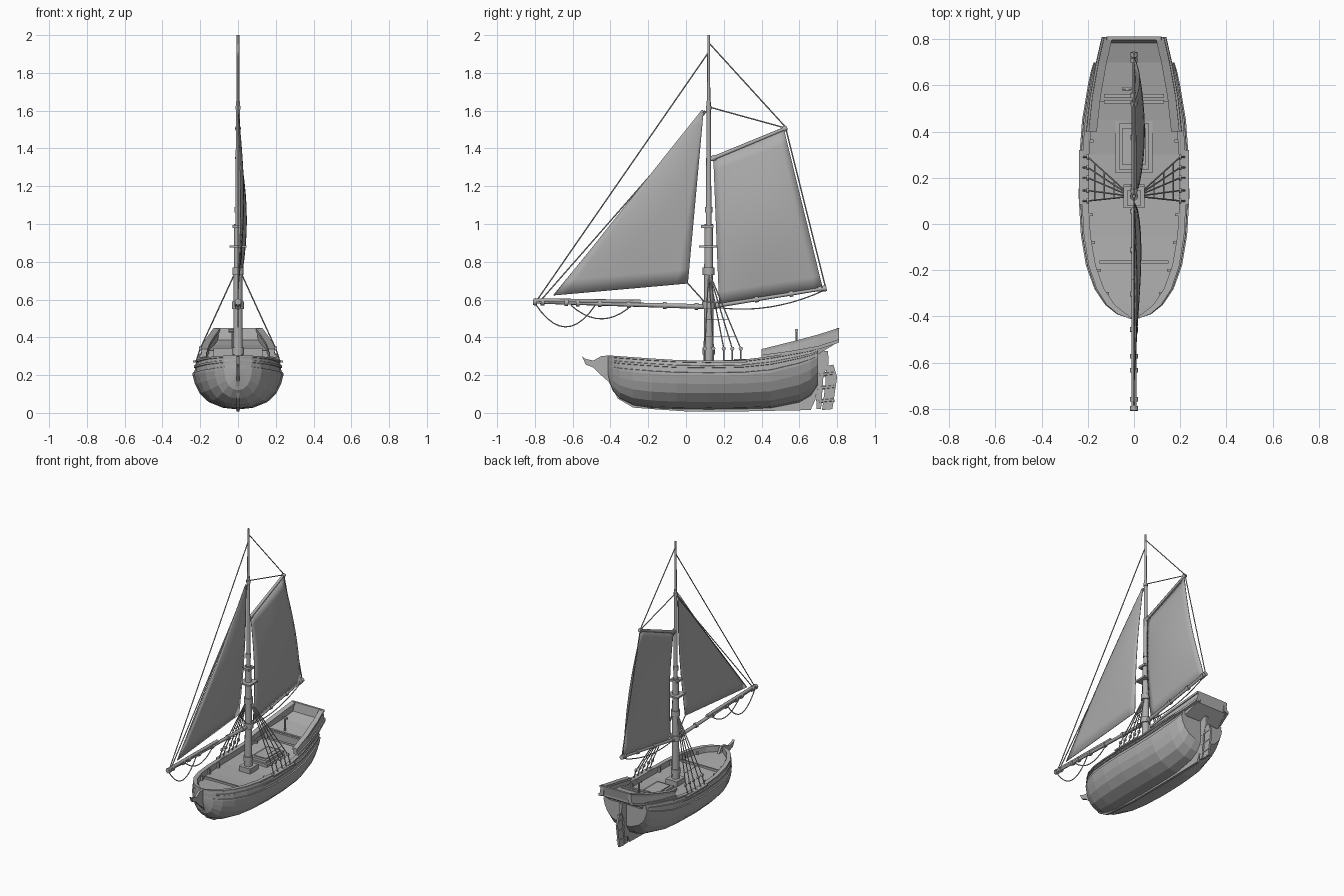
import bpy, bmesh, math
from mathutils import Vector

cube = bpy.data.objects.get("Cube")
if cube:
    bpy.data.objects.remove(cube)

mat = bpy.data.materials.new("weathered_grey")
mat.use_nodes = True
GREY = (0.42, 0.42, 0.42, 1)
mat.diffuse_color = GREY
mat.node_tree.nodes["Principled BSDF"].inputs["Base Color"].default_value = GREY


def finish(name, bm, smooth=False):
    bmesh.ops.recalc_face_normals(bm, faces=bm.faces[:])
    me = bpy.data.meshes.new(name)
    bm.to_mesh(me)
    bm.free()
    me.materials.append(mat)
    if smooth:
        me.shade_smooth()
    ob = bpy.data.objects.new(name, me)
    bpy.context.collection.objects.link(ob)
    return ob


def loft(name, rings):
    """Skin closed rings of equal length and cap both ends."""
    bm = bmesh.new()
    rows = [[bm.verts.new(p) for p in r] for r in rings]
    for a, b in zip(rows, rows[1:]):
        for i in range(len(a)):
            j = (i + 1) % len(a)
            bm.faces.new((a[i], a[j], b[j], b[i]))
    bm.faces.new(rows[0])
    bm.faces.new(rows[-1])
    return finish(name, bm)


def plate(name, outline, thick):
    """Upright centre-line board from a (y, z) outline."""
    return loft(name, [[(x, y, z) for y, z in outline] for x in (-thick / 2, thick / 2)])


def box(name, lo, hi):
    (x0, y0, z0), (x1, y1, z1) = lo, hi
    return loft(name, [[(x0, y0, z), (x1, y0, z), (x1, y1, z), (x0, y1, z)] for z in (z0, z1)])


def tube(name, paths, r0, r1=None, sides=6):
    """Round bars along one or more point paths."""
    bm = bmesh.new()
    for path in paths:
        for a, b in zip(path, path[1:]):
            a, b = Vector(a), Vector(b)
            d = b - a
            m = d.to_track_quat("Z", "Y").to_matrix().to_4x4()
            m.translation = (a + b) / 2
            bmesh.ops.create_cone(bm, cap_ends=True, segments=sides, radius1=r0,
                                  radius2=r0 if r1 is None else r1, depth=d.length, matrix=m)
    ob = finish(name, bm, True)
    bpy.context.view_layer.objects.active = ob
    ob.select_set(True)
    bpy.ops.object.shade_smooth_by_angle(angle=math.radians(50))
    ob.select_set(False)
    return ob


def sag(a, b, drop, n=10):
    a, b = Vector(a), Vector(b)
    return [a.lerp(b, i / n) - Vector((0, 0, drop * 4 * (i / n) * (1 - i / n))) for i in range(n + 1)]


def collars(name, a, b, spots, r):
    a, b = Vector(a), Vector(b)
    d = (b - a).normalized() * 0.01
    tube(name, [[a.lerp(b, t) - d, a.lerp(b, t) + d] for t in spots], r, sides=8)


# Hull stations: y, half width, bottom, wale, rail
STATIONS = [
    (-.412, .012, .19, .235, .305), (-.39, .075, .12, .23, .303), (-.35, .125, .075, .222, .3),
    (-.28, .172, .04, .215, .295), (-.18, .208, .025, .207, .288), (-.05, .23, .02, .2, .28),
    (.12, .24, .018, .198, .276), (.3, .236, .02, .2, .282), (.45, .225, .025, .212, .3),
    (.6, .2, .055, .25, .325), (.66, .187, .09, .272, .335), (.7, .175, .15, .295, .345)]
# Underbody as (width share, height share), topsides as (width share, height share)
UNDER = [(0, 0), (.33, .05), (.65, .22), (.85, .48), (.95, .75)]
TOPSIDE = [(1, 0), (1, .18), (.96, .2), (.95, .5), (.975, .52), (.97, .65),
           (.935, .67), (.915, .86), (.945, .88), (.945, 1)]


def hull_ring(y, w, zb, zw, zr):
    half = [(w * u, zb + (zw - zb) * v) for u, v in UNDER]
    half += [(w * u, zw + (zr - zw) * v) for u, v in TOPSIDE]
    inner = max(w * .3, w - .042)
    half += [(inner, zr), (inner, zr - .042), (0, zr - .038)]
    return [(x, y, z) for x, z in half] + [(-x, y, z) for x, z in half[-2:0:-1]]


loft("hull", [hull_ring(*s) for s in STATIONS])

# Keel with curled stem head, sternpost and rudder
plate("keel_and_stem", [
    (-.55, .298), (-.53, .285), (-.49, .277), (-.45, .3), (-.4, .305), (-.36, .25), (-.2, .1),
    (.6, .1), (.68, .3), (.705, .3), (.7, .16), (.685, .07), (.66, .015), (.3, .008), (0, .008),
    (-.15, .018), (-.28, .028), (-.36, .075), (-.41, .165), (-.45, .2), (-.49, .24), (-.53, .255)], .016)
plate("sternpost", [(.69, .325), (.752, .328), (.755, .26), (.728, .2), (.715, .02), (.69, .02)], .018)
plate("rudder", [(.742, .25), (.78, .255), (.8, .19), (.775, .02), (.72, .015), (.738, .15)], .014)
tube("rudder_hinges", [[(0, .69, z), (0, .785, z + .01)] for z in (.06, .13, .2)], .011)

# Raised stern: bulwark stations are y, half width, bottom, top
POOP = [(.4, .188, .295, .335), (.55, .172, .315, .372), (.7, .145, .342, .412), (.81, .12, .378, .447)]
for s, side in ((1, "left"), (-1, "right")):
    loft(side + "_stern_bulwark", [[(s * (w + .012), y, z0), (s * w, y, z1), (s * (w - .022), y, z1),
                                    (s * (w - .02), y, z0)] for y, w, z0, z1 in POOP])
    loft(side + "_stern_rail", [[(s * (w + .009), y, z1 - .012), (s * (w + .009), y, z1 + .003),
                                 (s * (w - .027), y, z1 + .003), (s * (w - .027), y, z1 - .012)]
                                for y, w, z0, z1 in POOP])
    loft(side + "_stern_strake", [[(s * (w + .02), y, z0 - .006), (s * (w + .018), y, z0 + .012),
                                   (s * w, y, z0 + .012), (s * w, y, z0 - .006)] for y, w, z0, z1 in POOP])
loft("stern_deck", [[(w, y, z0), (w, y, z1), (-w, y, z1), (-w, y, z0)] for y, w, z0, z1 in
                    ((.53, .16, .27, .33), (.7, .145, .31, .36), (.8, .118, .372, .392))])
loft("transom", [[(w, y, z), (-w, y, z), (-w, y + .015, z), (w, y + .015, z)] for w, y, z in
                 ((.128, .782, .372), (.118, .797, .45))])

# Deck fittings
for y in (.53, .555):
    box("stern_step_beam", (-.13, y - .008, .29), (.13, y + .008, .343))
box("foredeck_beam", (-.15, -.17, .24), (.15, -.158, .262))
box("hatch_base", (-.08, .22, .22), (.08, .45, .26))
box("hatch_coaming", (-.066, .235, .25), (.066, .435, .278))
box("hatch_cover", (-.05, .255, .27), (.05, .415, .285))
box("mast_step", (-.045, .075, .22), (.045, .17, .275))
tube("tiller_post", [[(-.03, .585, .33), (-.03, .585, .445)]], .006)
tube("tiller_handle", [[(-.05, .585, .435), (-.01, .585, .435)]], .009)
for s in (1, -1):
    for y, x in ((-.3, .12), (-.2, .155), (-.08, .18), (.04, .19), (.36, .188), (.46, .178)):
        box("rail_stanchion", (s * x - .012, y - .006, .235), (s * x + .012, y + .006, .275))

# Mast in stages
M = .12


def spar(name, z0, z1, r0, r1, y=M):
    tube(name, [[(0, y, z0), (0, y, z1)]], r0, r1, 10)


spar("lower_mast", .23, 1.0, .027, .022)
spar("mast_collar_low", .31, .345, .033, .033)
spar("mast_collar_mid", .55, .59, .034, .034)
spar("mast_collar_high", .73, .77, .032, .032)
spar("middle_mast", .98, 1.65, .015, .011)
spar("topmast", 1.6, 2.0, .009, .007)
spar("masthead_band", 1.605, 1.625, .015, .015)
spar("topmast_heel", 1.06, 1.09, .019, .019)
box("crosstree", (-.046, M - .05, .875), (.046, M + .045, .887))
box("mast_cap", (-.03, M - .04, .98), (.03, M + .025, .995))

# Bowsprit, boom and gaff
SPRIT = ((0, -.81, .588), (0, .12, .562))
tube("bowsprit", [SPRIT], .009, .013, 8)
tube("jib_boom", [[(.0, -.8, .596), (0, -.24, .588)]], .011, sides=8)
collars("bowsprit_bands", *SPRIT, (.012, .055, .19, .255, .38, .545, .75, .93), .018)
BOOM = ((0, .13, .562), (0, .74, .66))
tube("boom", [BOOM], .011, .009, 8)
collars("boom_bands", *BOOM, (.05, .4, .7, .95, .99), .016)
GAFF = ((0, .13, 1.342), (0, .535, 1.51))
tube("gaff", [GAFF], .011, .009, 8)
collars("gaff_bands", *GAFF, (.04, .97), .015)


def sail(name, tack, clew, peak, throat, belly, n=12):
    """Curved cloth between four (y, z) corners, bulging to one side."""
    t, c, p, h = (Vector((0, *q)) for q in (tack, clew, peak, throat))
    bm = bmesh.new()
    g = []
    for i in range(n + 1):
        v = i / n
        row = []
        for j in range(n + 1):
            u = j / n
            co = t.lerp(c, u).lerp(h.lerp(p, u), v)
            co.x = belly * math.sin(math.pi * v) * math.sin(math.pi * (.08 + .8 * u)) ** .6
            row.append(bm.verts.new(co))
        g.append(row)
    for i in range(n):
        for j in range(n):
            bm.faces.new((g[i][j], g[i][j + 1], g[i + 1][j + 1], g[i + 1][j]))
    ob = finish(name, bm, True)
    mod = ob.modifiers.new("cloth", "SOLIDIFY")
    mod.thickness = .004
    mod.offset = 0


sail("mainsail", (.175, .578), (.725, .655), (.52, 1.495), (.145, 1.345), .045)
sail("jib", (-.7, .622), (.01, .685), (.093, 1.6), (.085, 1.605), .03)

# Stays, lifts and slack lines
tube("stays", [
    [(0, M, 1.91), (0, -.79, .595)], [(0, M, 1.61), (0, -.765, .6)], [(0, .1, 1.6), (0, -.7, .622)],
    [(0, M, 1.96), (0, .53, 1.51)], [(0, M, 1.62), (0, .52, 1.51)], [(0, .53, 1.5), (0, .74, .66)],
    [(0, .01, .685), (0, .1, .585)]], .0035)
tube("slack_lines", [sag((0, -.8, .58), (0, -.48, .57), .12), sag((0, -.61, .57), (0, -.28, .575), .075),
                     sag((0, .15, .56), (0, .735, .65), .045)], .0035, sides=5)

# Shrouds with ratlines, deadeyes and channels on both sides
FEET = (.1, .145, .2, .245, .29)
for s, side in ((1, "left"), (-1, "right")):
    top = [Vector((s * .012, M, .75)) for y in FEET]
    foot = [Vector((s * .2, y, .34)) for y in FEET]
    tube(side + "_shrouds", list(zip(top, foot)), .0035, sides=5)
    tube(side + "_ratlines", [[a.lerp(b, t) for a, b in zip(top, foot)] for t in (.4, .62, .84)], .0025, sides=4)
    tube(side + "_lanyards", [[f, (s * .222, f.y, .27)] for f in foot], .004, sides=5)
    tube(side + "_deadeyes", [[f - Vector((.006, 0, 0)), f + Vector((.006, 0, 0))] for f in foot], .011, sides=8)
    box(side + "_channel", (s * .222 - .017, .085, .268), (s * .222 + .017, .32, .278))
